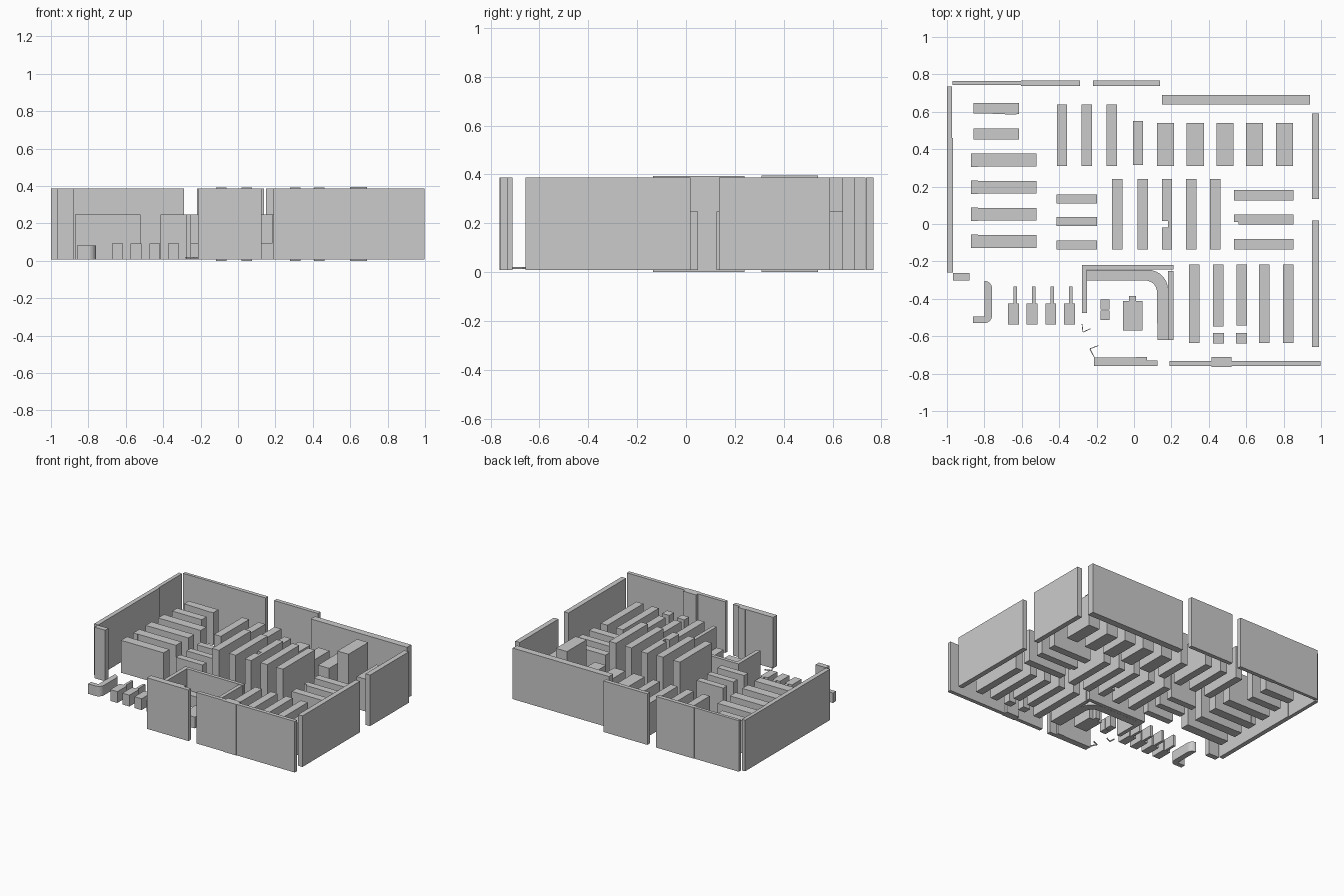
import bpy, bmesh, math

Z0, LOW, COUNTER, WALL = 0.008, 0.248, 0.092, 0.387


def prism(name, pts, top, bottom=Z0):
    """Extrude a plan outline (counter-clockwise) between two heights."""
    bm = bmesh.new()
    face = bm.faces.new([bm.verts.new((x, y, bottom)) for x, y in pts])
    new = bmesh.ops.extrude_face_region(bm, geom=[face])["geom"]
    for v in new:
        if isinstance(v, bmesh.types.BMVert):
            v.co.z = top
    bmesh.ops.recalc_face_normals(bm, faces=bm.faces)
    mesh = bpy.data.meshes.new(name)
    bm.to_mesh(mesh)
    bm.free()
    ob = bpy.data.objects.new(name, mesh)
    bpy.context.collection.objects.link(ob)
    return ob


def box(name, x0, x1, y0, y1, top, bottom=Z0):
    return prism(name, [(x0, y0), (x1, y0), (x1, y1), (x0, y1)], top, bottom)


def arc(cx, cy, r, a0, a1, n=7):
    return [(cx + r * math.cos(math.radians(a0 + (a1 - a0) * i / n)),
             cy + r * math.sin(math.radians(a0 + (a1 - a0) * i / n))) for i in range(n + 1)]


# Outer walls, with gaps left for doorways
for name, x0, x1, y0, y1 in [
    ("left_wall_back", -1.0, -0.973, 0.46, 0.735),
    ("left_wall_front", -1.0, -0.967, -0.26, 0.46),
    ("left_end_post", -0.967, -0.88, -0.302, -0.263),
    ("back_wall_a", -0.97, -0.605, 0.742, 0.765),
    ("back_wall_b", -0.605, -0.29, 0.738, 0.768),
    ("back_wall_c", -0.22, 0.14, 0.738, 0.768),
    ("back_wall_right", 0.15, 0.94, 0.64, 0.69),
    ("right_wall_back", 0.953, 0.99, 0.135, 0.59),
    ("right_wall_front", 0.953, 0.99, -0.658, 0.018),
    ("front_wall_left", -0.215, 0.012, -0.76, -0.714),
    ("front_wall_right", 0.19, 0.998, -0.76, -0.732),
    ("front_pillar", 0.415, 0.52, -0.764, -0.71),
]:
    box(name, x0, x1, y0, y1, WALL)
prism("front_wall_mid", [(0.012, -0.76), (0.125, -0.76), (0.125, -0.73), (0.07, -0.73),
                         (0.07, -0.71), (0.012, -0.71)], WALL)

# Left shelf rows
prism("left_shelf_top", [(-0.857, 0.592), (-0.82, 0.592), (-0.645, 0.585), (-0.615, 0.588),
                         (-0.615, 0.648), (-0.645, 0.648), (-0.857, 0.648)], LOW)
box("left_shelf_second", -0.857, -0.615, 0.452, 0.51, LOW)
for i, y in enumerate((0.342, 0.197, 0.052, -0.093)):
    box(f"left_shelf_{i}", -0.835, -0.522, y - 0.034, y + 0.034, LOW)
    box(f"left_shelf_end_{i}", -0.872, -0.835, y - 0.036, y + 0.036, LOW)

# Short shelves left of centre
for i, y in enumerate((0.133, 0.013, -0.112)):
    box(f"short_shelf_{i}", -0.415, -0.197, y - 0.024, y + 0.024, LOW)

# Back row of shelves
for i, x in enumerate((-0.385, -0.252, -0.12)):
    box(f"back_shelf_narrow_{i}", x - 0.028, x + 0.028, 0.31, 0.64, LOW)
box("back_shelf_middle", -0.006, 0.049, 0.315, 0.552, LOW)
for i in range(5):
    x = 0.168 + 0.159 * i
    tall = i == 3
    box(f"back_shelf_wide_{i}", x - 0.046, x + 0.046, 0.31, 0.541,
        0.395 if tall else LOW, 0 if tall else Z0)

# Tall shelves in the middle, one with a notch
for i, x in enumerate((-0.09, 0.048, 0.307, 0.435)):
    box(f"tall_shelf_{i}", x - 0.028, x + 0.028, -0.135, 0.24, 0.393, 0)
prism("tall_shelf_notched", [(0.15, -0.135), (0.203, -0.135), (0.203, 0.24), (0.15, 0.24),
                             (0.15, 0.015), (0.182, 0.015), (0.182, -0.02), (0.15, -0.02)], WALL)

# Right shelf group
for i, y in enumerate((0.153, -0.107)):
    box(f"right_shelf_{i}", 0.535, 0.852, y - 0.028, y + 0.028, LOW)
prism("right_shelf_mid", [(0.56, -0.002), (0.852, -0.002), (0.852, 0.05), (0.535, 0.05),
                          (0.535, 0.012), (0.56, 0.012)], LOW)

# Front right shelves and the two stands in front of them
for i, (x, y0) in enumerate(((0.322, -0.637), (0.45, -0.548), (0.575, -0.543),
                             (0.697, -0.637), (0.825, -0.637))):
    box(f"front_shelf_{i}", x - 0.028, x + 0.028, y0, -0.217, LOW)
for i, x in enumerate((0.452, 0.575)):
    box(f"front_stand_{i}", x - 0.029, x + 0.029, -0.64, -0.583, LOW)

# Service area partitions
box("service_back_partition", -0.25, 0.21, -0.244, -0.218, LOW)
box("service_left_partition", -0.279, -0.25, -0.475, -0.218, LOW)
box("service_right_partition", 0.182, 0.21, -0.62, -0.25, LOW)

# Curved service counter
outer = arc(0.075, -0.352, 0.107, 90, 0)
inner = arc(0.06, -0.365, 0.063, 0, 90)
prism("service_counter", [(-0.25, -0.245)] + outer + [(0.182, -0.62), (0.125, -0.62)]
      + inner + [(-0.25, -0.302)], COUNTER)

# Service desk and small stands
box("service_desk", -0.06, 0.045, -0.57, -0.413, COUNTER)
box("service_desk_tab", -0.026, 0.012, -0.413, -0.385, COUNTER)
for i, y in enumerate((-0.43, -0.488)):
    box(f"small_stand_{i}", -0.18, -0.132, y - 0.026, y + 0.026, COUNTER)

# Checkout lanes: wide body with narrow belt
for i in range(4):
    x = -0.644 + 0.0995 * i
    prism(f"checkout_{i}", [(x - 0.029, -0.537), (x + 0.029, -0.537), (x + 0.029, -0.425),
                            (x + 0.018, -0.425), (x + 0.018, -0.335), (x - 0.001, -0.335),
                            (x - 0.001, -0.425), (x - 0.029, -0.425)], COUNTER)

# Hooked counter at front left
hook = [(-0.86, -0.53)] + arc(-0.8, -0.489, 0.041, -90, 0) + arc(-0.8, -0.345, 0.041, 0, 90) \
    + [(-0.8, -0.495), (-0.86, -0.495)]
prism("hooked_counter", hook, 0.082)

# Thin entrance door guides
W = 0.002
for i, path in enumerate(([(-0.278, -0.535), (-0.273, -0.578), (-0.232, -0.56)],
                          [(-0.19, -0.65), (-0.236, -0.667), (-0.212, -0.714)])):
    for j, (a, b) in enumerate(zip(path, path[1:])):
        dx, dy = b[0] - a[0], b[1] - a[1]
        n = math.hypot(dx, dy)
        ox, oy = -dy / n * W, dx / n * W
        prism(f"door_guide_{i}_{j}", [(a[0] - ox, a[1] - oy), (b[0] - ox, b[1] - oy),
                                      (b[0] + ox, b[1] + oy), (a[0] + ox, a[1] + oy)], 0.02, 0.012)
